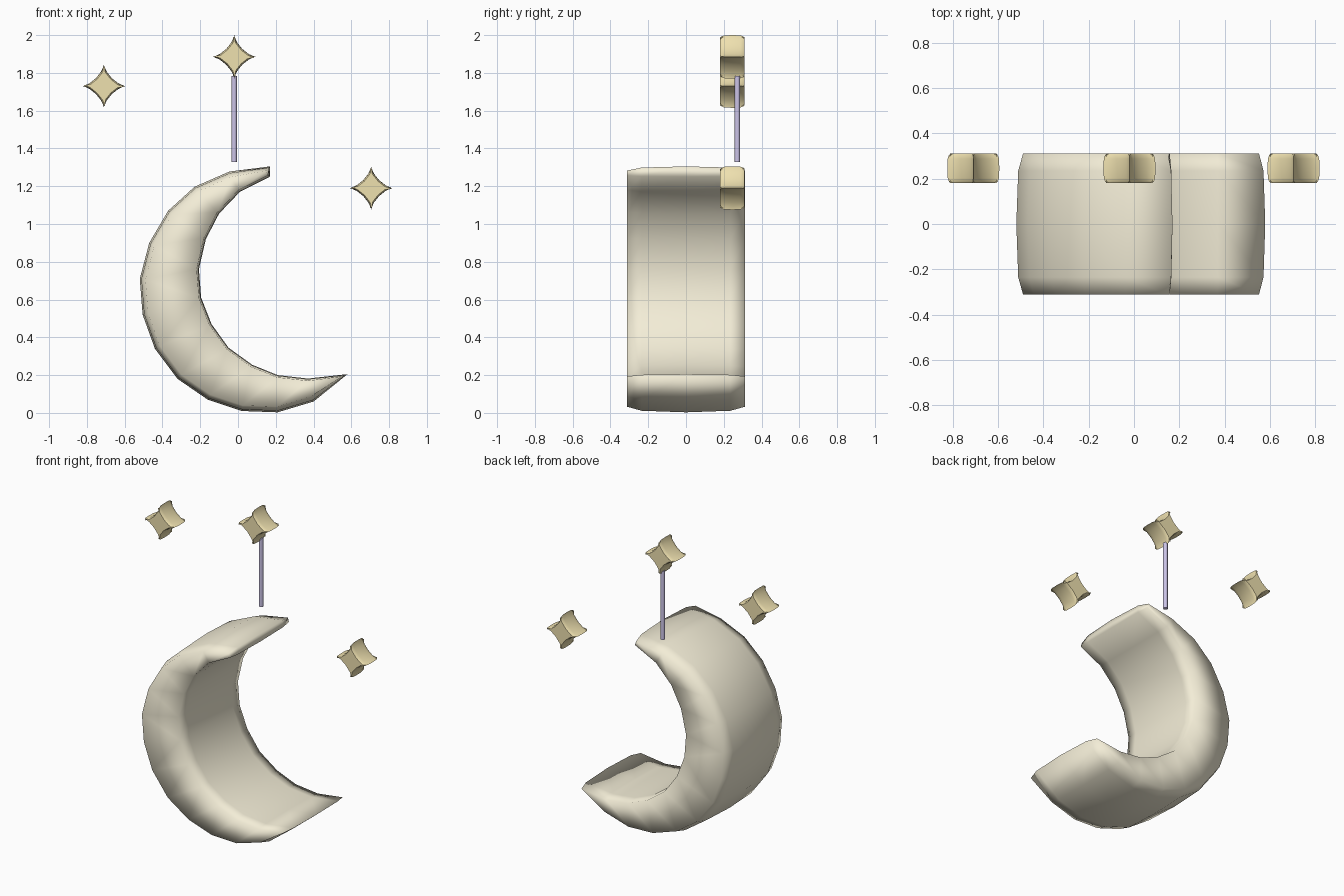
import bpy, bmesh, math
from mathutils import Vector

if "Cube" in bpy.data.objects:
    bpy.data.objects.remove(bpy.data.objects["Cube"])


def material(name, rgb):
    m = bpy.data.materials.new(name)
    m.diffuse_color = (*rgb, 1)
    m.use_nodes = True
    m.node_tree.nodes["Principled BSDF"].inputs["Base Color"].default_value = m.diffuse_color
    return m


def inset(points, amounts):
    # Move each outline point inward along its averaged edge normal
    area = sum(a.cross(b) for a, b in zip(points, points[1:] + points[:1]))
    side = 1 if area > 0 else -1
    out = []
    for i, p in enumerate(points):
        a = (p - points[i - 1]).normalized()
        b = (points[(i + 1) % len(points)] - p).normalized()
        n = Vector((-(a.y + b.y), a.x + b.x)).normalized() * side
        out.append(p + n * amounts[i])
    return out


def slab(name, points, amounts, rows, centre, mat, angle):
    # Loft an x-z outline along y; rows hold (y, inset factor)
    bm = bmesh.new()
    rings = []
    for y, k in rows:
        ring = inset(points, [a * k for a in amounts])
        rings.append([bm.verts.new((p.x, y, p.y)) for p in ring])
    n = len(points)
    for r, s in zip(rings, rings[1:]):
        for i in range(n):
            j = (i + 1) % n
            bm.faces.new((r[i], r[j], s[j], s[i]))
    caps = [bm.faces.new(rings[0]), bm.faces.new(rings[-1])]
    bmesh.ops.recalc_face_normals(bm, faces=bm.faces)
    bmesh.ops.triangulate(bm, faces=caps)
    me = bpy.data.meshes.new(name)
    bm.to_mesh(me)
    bm.free()
    ob = bpy.data.objects.new(name, me)
    bpy.context.collection.objects.link(ob)
    ob.location = centre
    me.materials.append(mat)
    bpy.ops.object.select_all(action='DESELECT')
    bpy.context.view_layer.objects.active = ob
    ob.select_set(True)
    if angle:
        bpy.ops.object.shade_smooth_by_angle(angle=math.radians(angle))
    else:
        bpy.ops.object.shade_smooth()
    return ob


cream = material("cream", (0.9, 0.85, 0.68))
gold = material("gold", (0.86, 0.75, 0.43))
violet = material("violet", (0.6, 0.55, 0.8))

# Crescent moon: outer curve, then inner curve back to the top tip
outer = [(0.17, 1.305), (-0.045, 1.278), (-0.23, 1.197), (-0.37, 1.07),
         (-0.47, 0.9), (-0.52, 0.71), (-0.505, 0.52), (-0.44, 0.34),
         (-0.32, 0.18), (-0.16, 0.07), (0.02, 0.01), (0.21, 0.003),
         (0.4, 0.06), (0.58, 0.205)]
inner = [(0.37, 0.182), (0.21, 0.2), (0.075, 0.255), (-0.05, 0.345),
         (-0.14, 0.47), (-0.195, 0.61), (-0.207, 0.76), (-0.17, 0.92),
         (-0.1, 1.055), (0.01, 1.17), (0.168, 1.25)]
moon = [Vector(p) for p in outer + inner]
amounts = [0.03] * len(outer) + [0.012] * len(inner)
slab("crescent_moon", moon, amounts,
     [(-0.312, 1), (-0.235, 0.28), (0, 0), (0.235, 0.28), (0.312, 1)],
     (0, 0, 0), cream, None)

# Four-pointed stars with concave sides and rounded rims
R = 0.115
star = []
for q in range(4):
    for i in range(6):
        t = q * math.pi / 2 + i * math.pi / 12
        c, s = math.cos(t), math.sin(t)
        star.append(Vector((math.copysign(abs(c) ** 2.9, c),
                            math.copysign(abs(s) ** 2.9, s))) * R)
star_amounts = [0.016 if i % 6 == 0 else 0.008 for i in range(24)]
star_rows = [(-0.065, 1), (-0.058, 0.45), (-0.042, 0.1), (0, 0),
             (0.042, 0.1), (0.058, 0.45), (0.065, 1)]
for name, x, z in (("star_left", -0.71, 1.73), ("star_top", -0.02, 1.885),
                   ("star_right", 0.705, 1.19)):
    slab(name, star, star_amounts, star_rows, (x, 0.246, z), gold, 50)

# Thin rod below the top star
bpy.ops.mesh.primitive_cylinder_add(vertices=12, radius=0.014, depth=0.455,
                                    location=(-0.02, 0.272, 1.557))
rod = bpy.context.object
rod.name = "star_rod"
rod.data.materials.append(violet)
bpy.ops.object.shade_smooth_by_angle(angle=math.radians(40))
